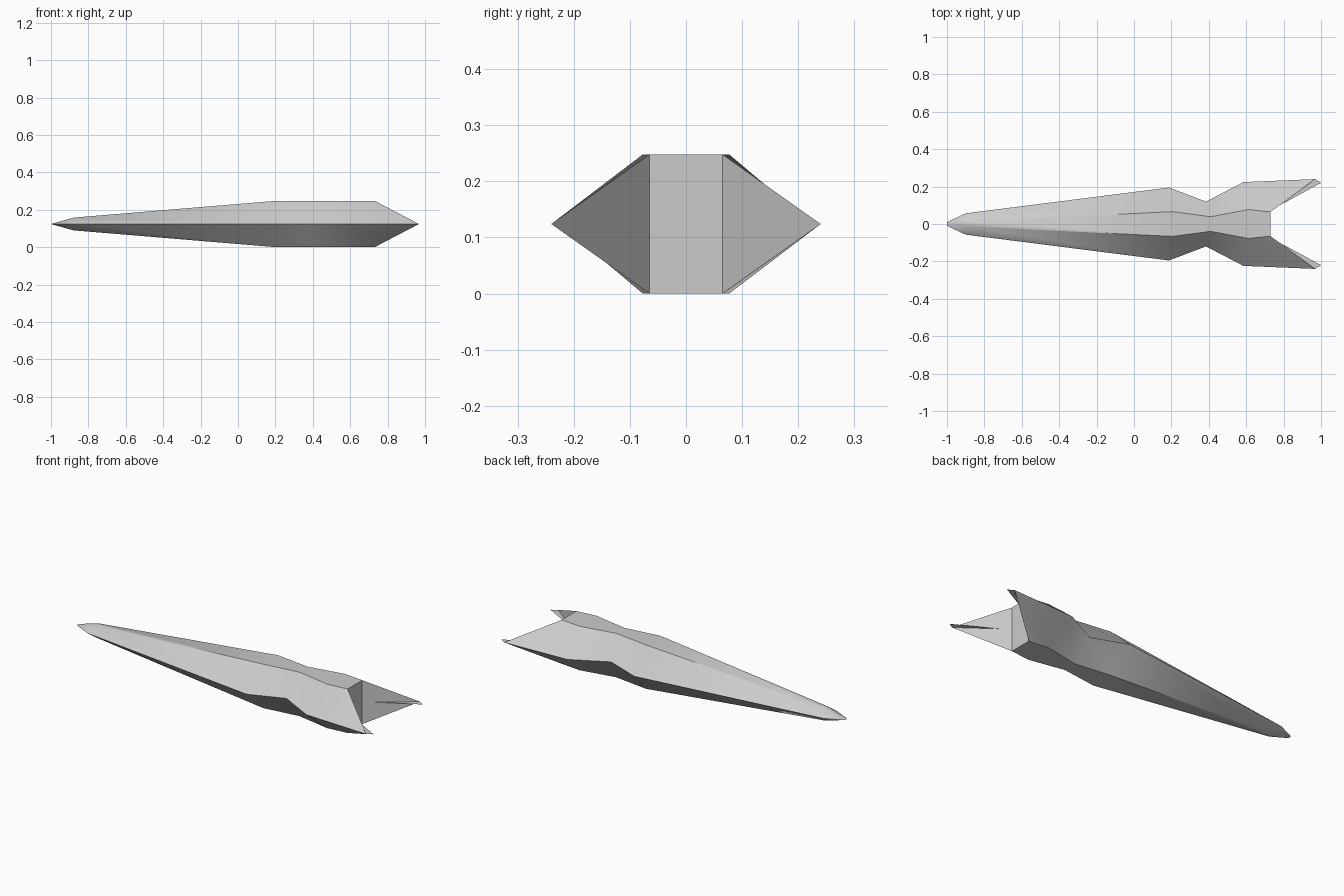
import bpy, bmesh, math

cube = bpy.data.objects.get("Cube")
if cube:
    bpy.data.objects.remove(cube)

MID = 0.124  # height of the side edges

grey = bpy.data.materials.new("plain grey")
grey.use_nodes = True
colour = (0.6, 0.6, 0.6, 1)
grey.diffuse_color = colour
grey.node_tree.nodes["Principled BSDF"].inputs["Base Color"].default_value = colour


def finish(bm, name):
    mesh = bpy.data.meshes.new(name)
    bm.to_mesh(mesh)
    bm.free()
    mesh.materials.append(grey)
    obj = bpy.data.objects.new(name, mesh)
    bpy.context.collection.objects.link(obj)
    return obj


# Stations from nose to tail: ridge x, ridge y, ridge half height, side x, side y
stations = [
    (-1.0, 0.01, 0.0, -1.0, 0.01),
    (-0.88, 0.014, 0.034, -0.90, 0.057),
    (0.205, 0.066, MID, 0.187, 0.195),
    (0.41, 0.039, MID, 0.385, 0.12),
    (0.612, 0.077, MID, 0.585, 0.224),
    (0.73, 0.065, MID, 0.968, 0.24),
]

# Hull: six-sided loft, the last ring sweeping back into two tail points
bm = bmesh.new()
rings = []
for rx, ry, h, sx, sy in stations:
    ring = [(rx, ry, MID + h), (rx, -ry, MID + h), (sx, -sy, MID),
            (rx, -ry, MID - h), (rx, ry, MID - h), (sx, sy, MID)]
    rings.append([bm.verts.new(p) for p in ring])
for a, b in zip(rings, rings[1:]):
    for i in range(6):
        j = (i + 1) % 6
        bm.faces.new((a[i], a[j], b[j], b[i]))

# Stern plate and the inner faces of the tail points
t = rings[-1]
bm.faces.new((t[0], t[1], t[3], t[4]))
bm.faces.new((t[1], t[2], t[3]))
bm.faces.new((t[4], t[5], t[0]))
bmesh.ops.remove_doubles(bm, verts=bm.verts, dist=0.0005)
bmesh.ops.recalc_face_normals(bm, faces=bm.faces)
hull = finish(bm, "hull")

bpy.ops.object.select_all(action='DESELECT')
hull.select_set(True)
bpy.context.view_layer.objects.active = hull
bpy.ops.object.shade_smooth_by_angle(angle=math.radians(34))

# Flat slivers trailing inside the tail points
for side, label in ((1, "left"), (-1, "right")):
    bm = bmesh.new()
    points = [(0.78, 0.10), (1.0, 0.22), (0.968, 0.24)]
    bm.faces.new([bm.verts.new((x, side * y, MID)) for x, y in points])
    bmesh.ops.recalc_face_normals(bm, faces=bm.faces)
    for f in bm.faces:
        f.normal_update()
        if f.normal.z < 0:
            f.normal_flip()
    finish(bm, label + "_tail_sliver")
